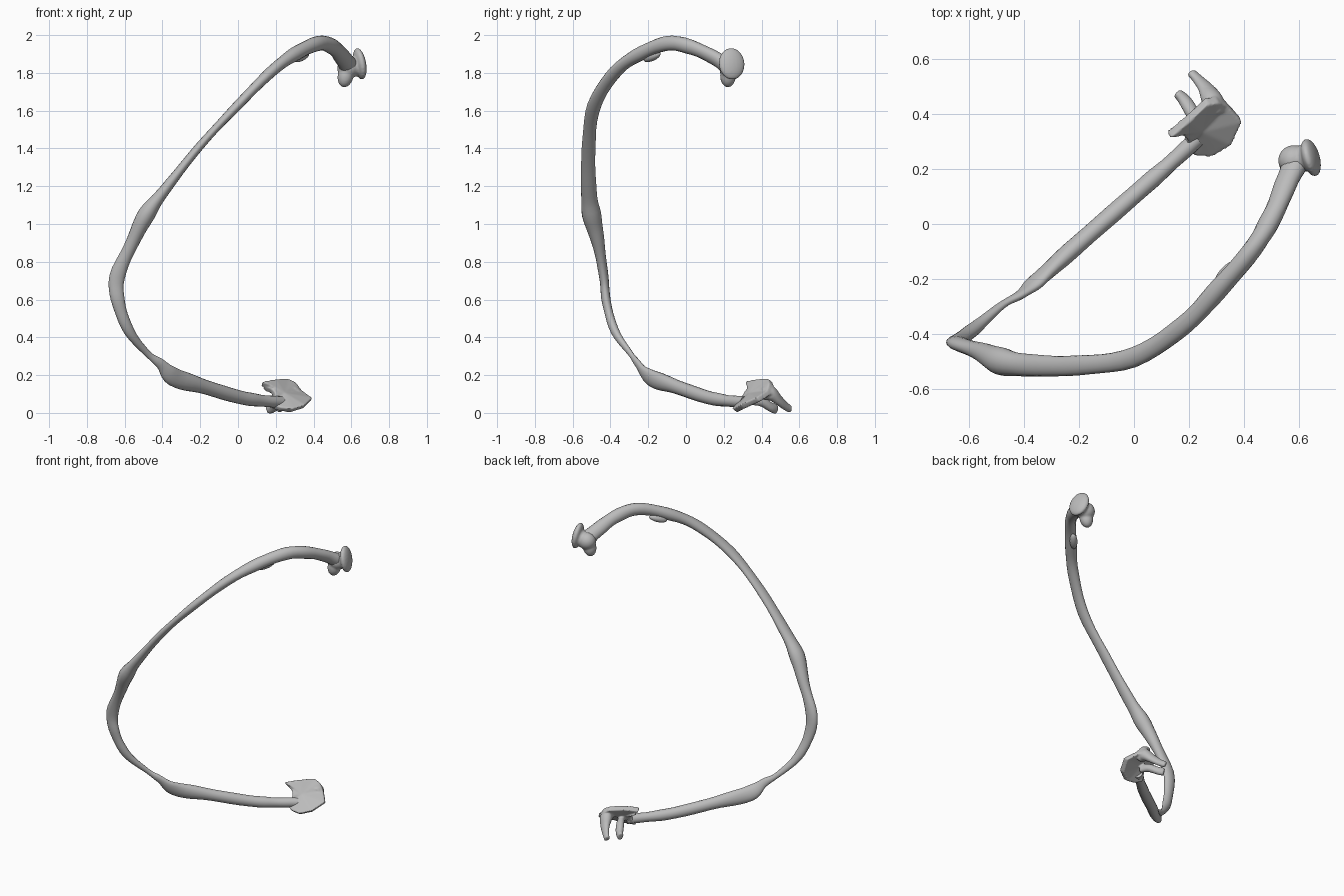
import bpy, bmesh, math
from mathutils import Vector, Euler

cube = bpy.data.objects.get("Cube")
if cube:
    bpy.data.objects.remove(cube, do_unlink=True)

bone = bpy.data.materials.new("grey_bone")
bone.use_nodes = True
GREY = (0.5, 0.5, 0.5, 1)
bone.diffuse_color = GREY
bone.node_tree.nodes["Principled BSDF"].inputs["Base Color"].default_value = GREY


def finish(bm, name):
    bmesh.ops.recalc_face_normals(bm, faces=bm.faces)
    mesh = bpy.data.meshes.new(name)
    bm.to_mesh(mesh)
    bm.free()
    ob = bpy.data.objects.new(name, mesh)
    bpy.context.collection.objects.link(ob)
    mesh.materials.append(bone)
    bpy.ops.object.select_all(action='DESELECT')
    ob.select_set(True)
    bpy.context.view_layer.objects.active = ob
    bpy.ops.object.shade_smooth_by_angle(angle=math.radians(60))
    return ob


def fuse(name, parts):
    """Join parts and melt their seams into one soft surface."""
    bpy.ops.object.select_all(action='DESELECT')
    for ob in parts:
        ob.select_set(True)
    bpy.context.view_layer.objects.active = parts[0]
    bpy.ops.object.join()
    parts[0].name = name
    remesh = parts[0].modifiers.new("melt", 'REMESH')
    remesh.mode = 'VOXEL'
    remesh.voxel_size = .006
    remesh.use_smooth_shade = True
    smooth = parts[0].modifiers.new("soften", 'SMOOTH')
    smooth.iterations = 5


def spline(rows, steps):
    """Catmull-Rom resampling of rows of any length."""
    rows = [Vector(r) for r in rows]
    rows = [2 * rows[0] - rows[1]] + rows + [2 * rows[-1] - rows[-2]]
    out = []
    for a, b, c, d in zip(rows, rows[1:], rows[2:], rows[3:]):
        for i in range(steps):
            t = i / steps
            out.append(b + (c - a) * (t / 2) + (2 * a - 5 * b + 4 * c - d) * (t * t / 2)
                       + (3 * b - a - 3 * c + d) * (t ** 3 / 2))
    return out + [rows[-2]]


def loft(name, rows, steps=5, sides=16, wobble=0.0):
    """Tube through rows of x, y, z, half width towards y, half width across."""
    pts = spline(rows, steps)
    bm = bmesh.new()
    rings = []
    for i, p in enumerate(pts):
        pos = Vector(p[:3])
        t = (Vector(pts[min(i + 1, len(pts) - 1)][:3]) - Vector(pts[max(i - 1, 0)][:3])).normalized()
        u = Vector((0, 1, 0))
        u = (u - t * u.dot(t)).normalized()
        v = t.cross(u)
        swell = 1 + wobble * (math.sin(i * 1.3) + math.sin(i * 0.7))
        ring = []
        for k in range(sides):
            a = math.tau * k / sides
            ring.append(bm.verts.new(pos + swell * (u * p[3] * math.cos(a) + v * p[4] * math.sin(a))))
        rings.append(ring)
    for r, s in zip(rings, rings[1:]):
        for k in range(sides):
            n = (k + 1) % sides
            bm.faces.new((r[k], r[n], s[n], s[k]))
    bm.faces.new(rings[0])
    bm.faces.new(rings[-1])
    return finish(bm, name)


def blob(name, pos, radii, rot=(0, 0, 0)):
    bm = bmesh.new()
    bmesh.ops.create_uvsphere(bm, u_segments=20, v_segments=12, radius=1)
    turn = Euler([math.radians(a) for a in rot]).to_matrix()
    for vert in bm.verts:
        vert.co = turn @ Vector(c * r for c, r in zip(vert.co, radii)) + Vector(pos)
    return finish(bm, name)


# Long curved shaft, from the upper knob to the lower head
loft("curved_shaft", [
    (.595, .235, 1.825, .04, .048),
    (.555, .15, 1.88, .035, .045),
    (.505, .03, 1.935, .035, .04),
    (.43, -.095, 1.957, .035, .04),
    (.31, -.235, 1.905, .035, .036),
    (.18, -.37, 1.81, .036, .03),
    (0, -.485, 1.63, .036, .024),
    (-.2, -.515, 1.415, .036, .022),
    (-.38, -.515, 1.19, .04, .028),
    (-.485, -.50, 1.05, .05, .045),
    (-.56, -.465, .9, .034, .035),
    (-.64, -.435, .72, .024, .04),
    (-.632, -.42, .58, .024, .035),
    (-.575, -.375, .43, .022, .027),
    (-.48, -.295, .315, .014, .018),
    (-.41, -.255, .26, .016, .026),
    (-.34, -.195, .19, .026, .05),
    (-.2, -.07, .145, .033, .04),
    (0, .105, .085, .033, .036),
    (.12, .21, .065, .03, .032),
    (.23, .31, .057, .03, .03)], wobble=.025)

# Flange on the inner side of the arch
blob("arch_bump", (.335, -.18, 1.885), (.06, .024, .022), (0, -18, 48))

# Upper knob: flared neck, downward lip and a tilted end disc
fuse("upper_knob", [
    blob("knob_neck", (.583, .232, 1.825), (.058, .056, .056)),
    blob("knob_lip", (.57, .222, 1.785), (.042, .042, .062), (0, 12, 0)),
    blob("knob_bridge", (.62, .24, 1.835), (.04, .05, .055)),
    blob("knob_disc", (.644, .242, 1.848), (.03, .071, .085), (0, -10, 16))])

# Lower head: a slanted plate with a hooked corner
outline = [(.13, .31, .167), (.14, .33, .14), (.185, .315, .125), (.20, .30, .10),
           (.185, .265, .045), (.23, .245, .028), (.29, .245, .022), (.355, .285, .042),
           (.395, .37, .08), (.34, .43, .12), (.31, .44, .16), (.27, .435, .182),
           (.20, .37, .18)]
bm = bmesh.new()
front = [bm.verts.new(p) for p in outline]
back = [bm.verts.new(Vector(p) + Vector((-.012, .026, -.02))) for p in outline]
count = len(outline)
for loop in (front, back):
    mid = bm.verts.new(sum((v.co for v in loop), Vector()) / count)
    for k in range(count):
        bm.faces.new((loop[k], loop[(k + 1) % count], mid))
for k in range(count):
    n = (k + 1) % count
    bm.faces.new((front[k], front[n], back[n], back[k]))
plate = finish(bm, "head_plate")

# Two prongs reaching back and down from the plate
long_prong = loft("long_prong", [
    (.30, .405, .10, .034, .034),
    (.288, .445, .105, .038, .042),
    (.265, .49, .068, .024, .034),
    (.235, .525, .037, .018, .026),
    (.208, .552, .02, .016, .022)])
short_prong = loft("short_prong", [
    (.24, .35, .07, .02, .03),
    (.215, .40, .06, .024, .028),
    (.185, .45, .03, .022, .028),
    (.158, .477, .02, .018, .028)])
fuse("lower_head", [plate, long_prong, short_prong])
